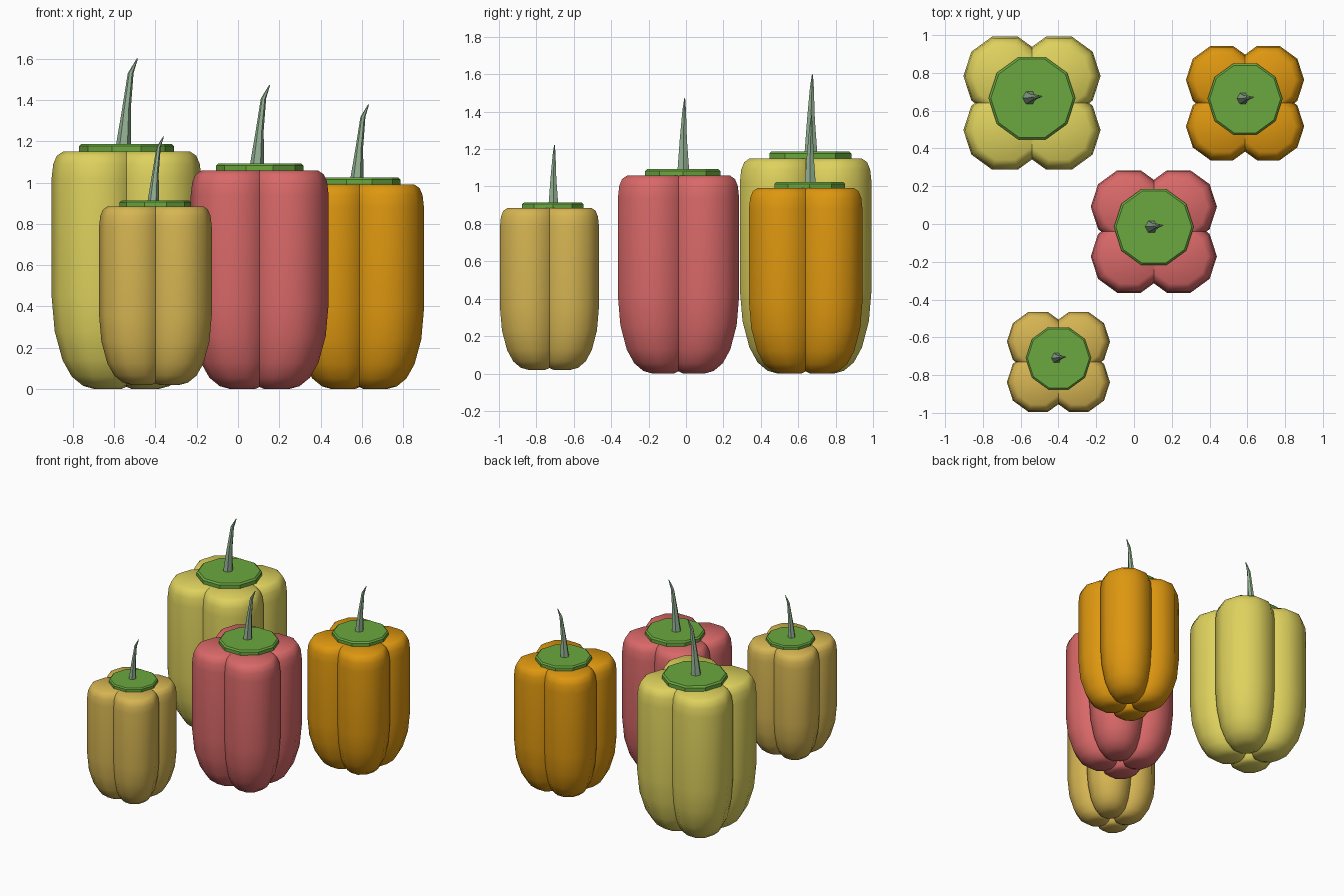
import bpy, bmesh, math

cube = bpy.data.objects.get("Cube")
if cube:
    bpy.data.objects.remove(cube, do_unlink=True)

SIDES = 10


def material(name, rgb):
    m = bpy.data.materials.new(name)
    m.use_nodes = True
    m.diffuse_color = (*rgb, 1)
    m.node_tree.nodes["Principled BSDF"].inputs["Base Color"].default_value = (*rgb, 1)
    return m


def loft(bm, rings, sides):
    """Closed tube through rings of (x, y, z, radius x, radius y), bottom to top."""
    loops = []
    for x, y, z, rx, ry in rings:
        angles = [math.tau * i / sides for i in range(sides)]
        loops.append([bm.verts.new((x + rx * math.cos(a), y + ry * math.sin(a), z))
                      for a in angles])
    for low, high in zip(loops, loops[1:]):
        for i in range(sides):
            j = (i + 1) % sides
            bm.faces.new((low[i], low[j], high[j], high[i]))
    bm.faces.new(loops[0][::-1])
    bm.faces.new(loops[-1])


def make_part(name, tubes, sides, mat, location, scale, smooth=None):
    bm = bmesh.new()
    for rings in tubes:
        loft(bm, rings, sides)
    mesh = bpy.data.meshes.new(name)
    bm.to_mesh(mesh)
    bm.free()
    mesh.materials.append(mat)
    obj = bpy.data.objects.new(name, mesh)
    bpy.context.collection.objects.link(obj)
    obj.location = location
    obj.scale = (scale,) * 3
    if smooth:
        bpy.ops.object.select_all(action="DESELECT")
        obj.select_set(True)
        bpy.context.view_layer.objects.active = obj
        bpy.ops.object.shade_smooth_by_angle(angle=math.radians(smooth))


# Lobe profile: height, offset from the pepper axis, radius
LOBE = [(0, .09, .065), (.015, .1, .11), (.06, .115, .15), (.14, .128, .182),
        (.28, .14, .208), (.45, .143, .22), (1.02, .143, .22),
        (1.09, .143, .212), (1.13, .143, .195), (1.15, .143, .165)]

# Cap and bent stem as rings
CAP = [(0, .025, 1.13, .225, .225), (0, .025, 1.145, .23, .23),
       (0, .025, 1.177, .23, .23), (0, .025, 1.188, .218, .218)]
STEM = [(-.015, .028, 1.17, .038, .04), (0, .028, 1.36, .021, .024),
        (.02, .033, 1.53, .014, .012), (.052, .036, 1.6, .003, .003)]

green = material("leaf green", (.145, .39, .05))
sage = material("sage green", (.3, .45, .3))

# Name, colour, base position, scale
PEPPERS = [
    ("yellow", (.73, .64, .11), (-.54, .64, 0), 1),
    ("red", (.7, .14, .14), (.105, -.04, 0), .92),
    ("orange", (.73, .31, .005), (.588, .64, 0), .862),
    ("tan", (.67, .46, .085), (-.4, -.73, .02), .752),
]

for name, rgb, place, scale in PEPPERS:
    skin = material(name + " skin", rgb)
    lobes = [[(sx * d, sy * d, z, r, r) for z, d, r in LOBE]
             for sx in (-1, 1) for sy in (-1, 1)]
    make_part(name + "_pepper_body", lobes, SIDES, skin, place, scale, 60)
    make_part(name + "_pepper_cap", [CAP], SIDES, green, place, scale)
    make_part(name + "_pepper_stem", [STEM], 6, sage, place, scale)
